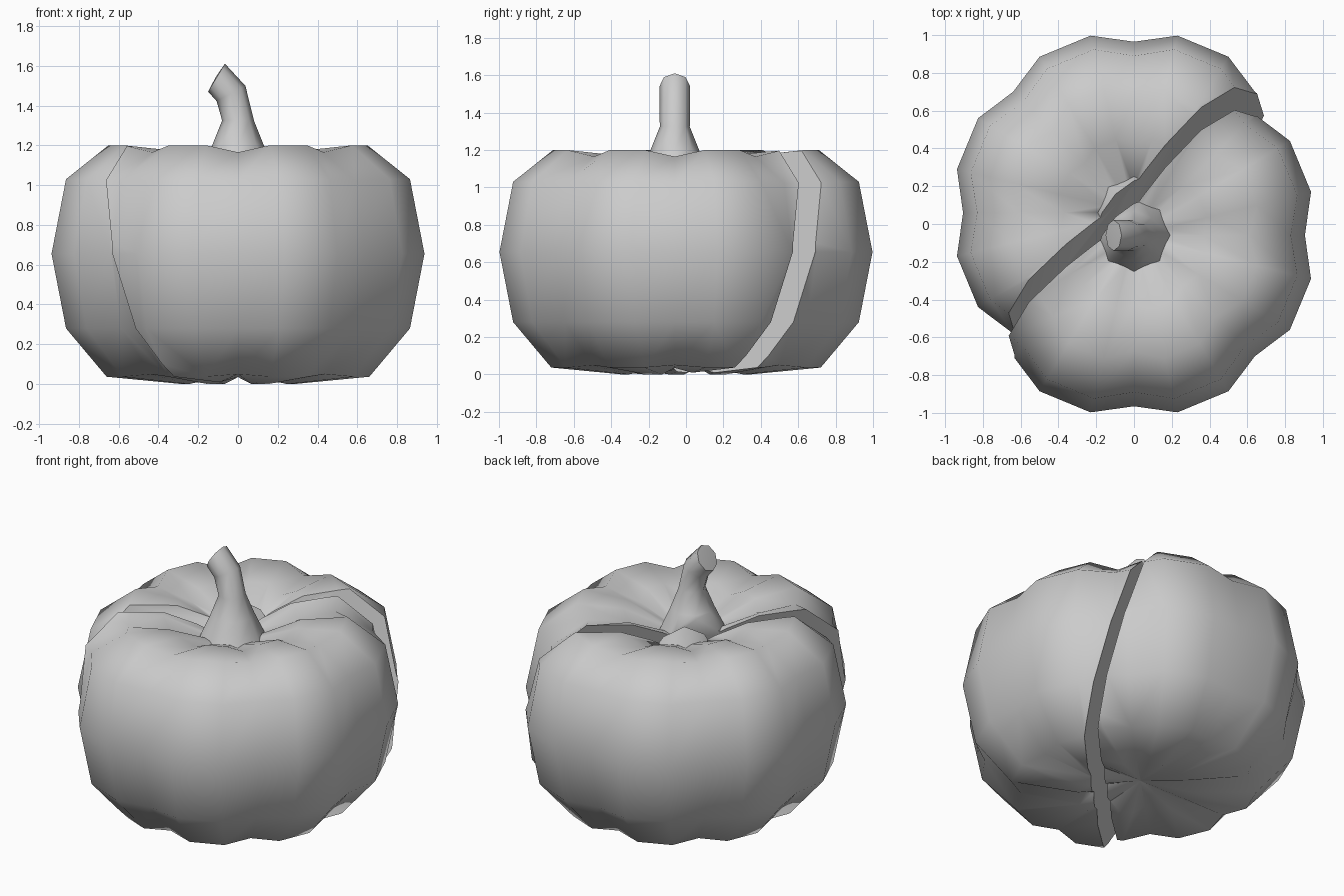
import bpy, bmesh, math
from mathutils import Vector, Matrix

if "Cube" in bpy.data.objects:
    bpy.data.objects.remove(bpy.data.objects["Cube"])

# (lobe radius, lobe z, valley radius, valley z) from bottom to top
PROFILE = [(0.29, 0.0, 0.27, 0.035), (0.68, 0.037, 0.62, 0.05),
           (0.89, 0.28, 0.83, 0.28), (0.965, 0.655, 0.905, 0.655),
           (0.89, 1.03, 0.83, 1.02), (0.67, 1.2, 0.61, 1.165),
           (0.40, 1.175, 0.37, 1.13), (0.15, 1.07, 0.14, 1.05)]


def skin(bm, rings, bottom, top):
    """Join rings of points into a closed shell with a centre point at each end."""
    vs = [[bm.verts.new(p) for p in ring] for ring in rings]
    n = len(vs[0])
    lo, hi = bm.verts.new(bottom), bm.verts.new(top)
    for i in range(n):
        j = (i + 1) % n
        bm.faces.new((lo, vs[0][j], vs[0][i]))
        bm.faces.new((hi, vs[-1][i], vs[-1][j]))
        for a, b in zip(vs, vs[1:]):
            bm.faces.new((a[i], a[j], b[j], b[i]))


def body(bm):
    rings = []
    for lr, lz, vr, vz in PROFILE:
        ring = []
        for k in range(8):
            for off, r, z in ((0, vr, vz), (13.8, lr, lz), (31.2, lr, lz)):
                a = math.radians(45 * k + off)
                ring.append((r * math.cos(a), r * math.sin(a), z))
        rings.append(ring)
    skin(bm, rings, (0, 0, 0.05), (0, 0, 1.04))


def stem(bm):
    # centre x, centre z, radius, tilt in degrees
    stations = [(0.0, 1.05, 0.20, 0), (0.0, 1.2, 0.13, 0), (0.0, 1.325, 0.08, 0),
                (-0.035, 1.46, 0.082, -28), (-0.108, 1.54, 0.082, -59)]
    rings = []
    for x, z, r, tilt in stations:
        m = Matrix.Translation((x, 0, z)) @ Matrix.Rotation(math.radians(tilt), 4, 'Y')
        rings.append([m @ Vector((r * math.cos(i * math.pi / 4),
                                  r * math.sin(i * math.pi / 4), 0)) for i in range(8)])
    skin(bm, rings, (0, 0, 1.03), (-0.112, 0, 1.543))


def half(name, keep_back, shift_y):
    """One side of the tilted cut, capped and pulled away from the other."""
    bm = bmesh.new()
    body(bm)
    stem(bm)
    normal = Vector((-1 / math.sqrt(2), 1 / math.sqrt(2), -0.29)).normalized()
    res = bmesh.ops.bisect_plane(
        bm, geom=bm.verts[:] + bm.edges[:] + bm.faces[:], dist=1e-5,
        plane_co=(0.01, -0.01, 0.655), plane_no=normal,
        clear_outer=not keep_back, clear_inner=keep_back)
    rim = [e for e in bm.edges if e.is_boundary]
    bmesh.ops.holes_fill(bm, edges=rim, sides=0)
    bmesh.ops.recalc_face_normals(bm, faces=bm.faces[:])
    me = bpy.data.meshes.new(name)
    bm.to_mesh(me)
    bm.free()
    ob = bpy.data.objects.new(name, me)
    bpy.context.collection.objects.link(ob)
    ob.location.y = shift_y
    bpy.ops.object.select_all(action='DESELECT')
    ob.select_set(True)
    bpy.context.view_layer.objects.active = ob
    bpy.ops.object.shade_smooth_by_angle(angle=math.radians(50))


# Front half carries the stem, back half keeps a sliver of its flare
half("pumpkin_front_half", False, -0.06)
half("pumpkin_back_half", True, 0.06)
